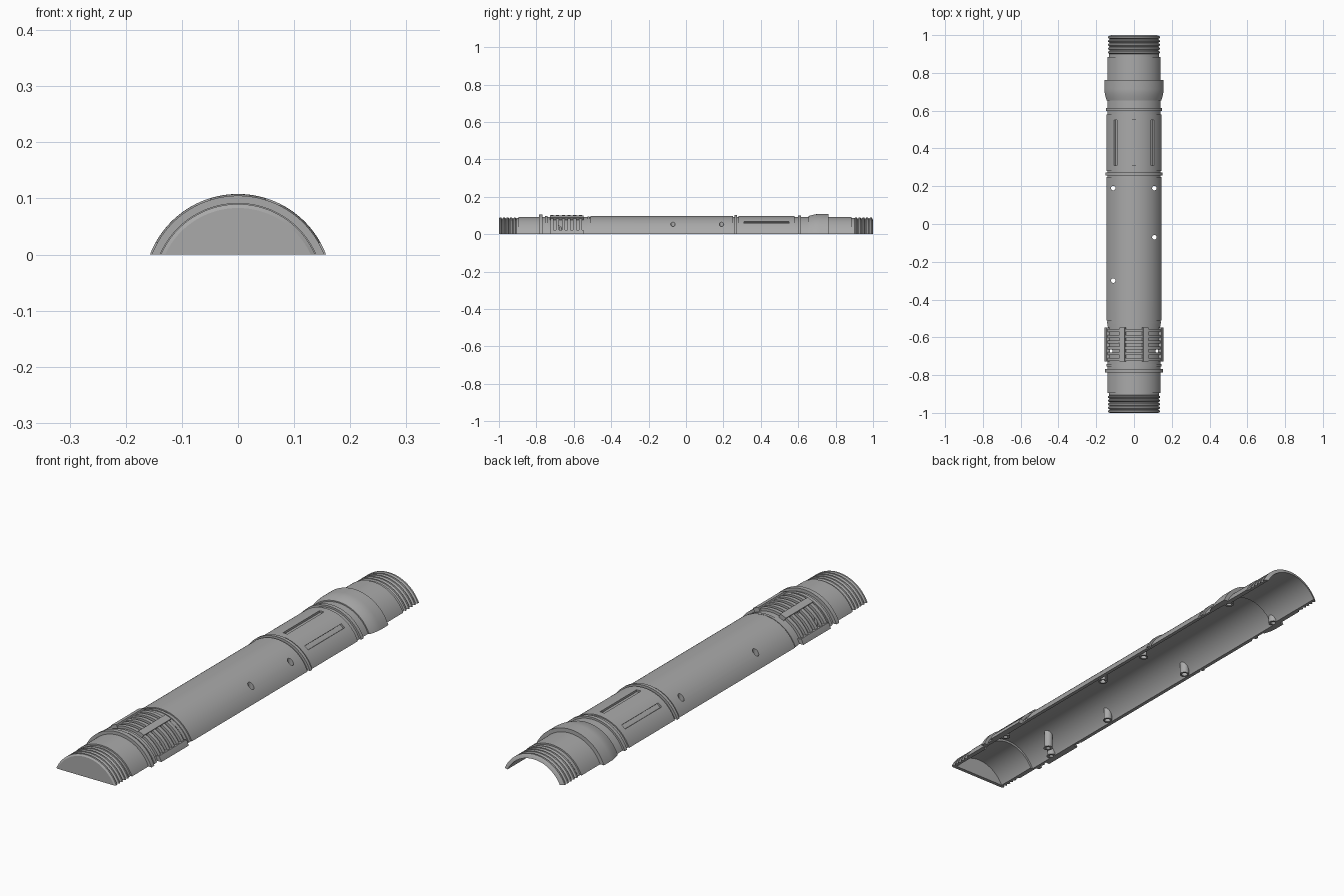
import bpy, bmesh, math
from mathutils import Matrix, Vector

if "Cube" in bpy.data.objects:
    bpy.data.objects.remove(bpy.data.objects["Cube"])

AXIS = -0.06      # height of the tube axis, the shell is cut flat at z = 0
STEPS = 64

grey = bpy.data.materials.new("plain_grey")
grey.use_nodes = True
COLOUR = (0.4, 0.4, 0.4, 1)
grey.diffuse_color = COLOUR
grey.node_tree.nodes["Principled BSDF"].inputs["Base Color"].default_value = COLOUR


def finish(name, bm, smooth=True):
    bmesh.ops.recalc_face_normals(bm, faces=bm.faces)
    mesh = bpy.data.meshes.new(name)
    bm.to_mesh(mesh)
    bm.free()
    mesh.materials.append(grey)
    ob = bpy.data.objects.new(name, mesh)
    bpy.context.collection.objects.link(ob)
    return ob


def activate(ob):
    bpy.ops.object.select_all(action='DESELECT')
    ob.select_set(True)
    bpy.context.view_layer.objects.active = ob


def boolean(ob, tool, operation):
    activate(ob)
    mod = ob.modifiers.new("cut", 'BOOLEAN')
    mod.object, mod.operation, mod.solver = tool, operation, 'EXACT'
    bpy.ops.object.modifier_apply(modifier=mod.name)


def arc(r, y, lo=-1.0, hi=1.0, steps=STEPS):
    """Points of an arc round the axis; lo and hi are fractions of the span above z = 0."""
    span = math.acos(-AXIS / r)
    angles = [(lo + (hi - lo) * i / steps) * span for i in range(steps + 1)]
    return [Vector((r * math.sin(a), y, AXIS + r * math.cos(a))) for a in angles]


def sweep(name, profile, lo=-1.0, hi=1.0, steps=STEPS):
    """Turn a closed (y, radius) profile round the axis."""
    bm = bmesh.new()
    rows = [[bm.verts.new(p) for p in arc(r, y, lo, hi, steps)] for y, r in profile]
    for a, b in zip(rows, rows[1:] + rows[:1]):
        for i in range(steps):
            bm.faces.new((a[i], a[i + 1], b[i + 1], b[i]))
    bm.faces.new([row[0] for row in rows])
    bm.faces.new([row[-1] for row in rows])
    return finish(name, bm)


def segment(name, r, y0, y1):
    """Solid round-topped slab with a flat underside."""
    bm = bmesh.new()
    a, b = ([bm.verts.new(p) for p in arc(r, y)] for y in (y0, y1))
    bm.faces.new(a)
    bm.faces.new(b)
    n = len(a)
    for i in range(n):
        j = (i + 1) % n
        bm.faces.new((a[i], a[j], b[j], b[i]))
    return finish(name, bm)


def posts(name, spots, extra=0.0):
    """Upright cylinders from (x, y, radius, bottom, top)."""
    bm = bmesh.new()
    for x, y, r, z0, z1 in spots:
        bmesh.ops.create_cone(bm, cap_ends=True, segments=20, radius1=r, radius2=r,
                              depth=z1 - z0,
                              matrix=Matrix.Translation((x, y, (z0 + z1) / 2)))
    return finish(name, bm)


# Outer profile, front to back
ROOT, NECK, BODY, RING, GRIP = 0.146, 0.152, 0.157, 0.162, 0.168
outer = []


def band(y0, y1, r0, r1=None):
    outer.extend([(y0, r0), (y1, r1 or r0)])


def thread(y0, y1, count=5):
    pitch = (y1 - y0) / count
    for i in range(count):
        y = y0 + i * pitch
        outer.extend([(y, ROOT - 0.003), (y + pitch * 0.25, NECK - 0.002),
                      (y + pitch * 0.6, NECK - 0.002), (y + pitch * 0.85, ROOT - 0.003)])


thread(-1.0, -0.905)
band(-0.905, -0.895, ROOT)
band(-0.895, -0.787, NECK)
band(-0.787, -0.768, RING + 0.003)
band(-0.768, -0.755, NECK)
band(-0.755, -0.74, BODY)
band(-0.74, -0.725, NECK)
for i in range(6):                                   # grip ribs
    y = -0.725 + i * 0.0305
    band(y, y + 0.0165, RING)
    band(y + 0.0165, y + 0.0305, NECK - 0.001)
band(-0.542, -0.527, NECK)
band(-0.527, -0.515, BODY - 0.002)
band(-0.515, -0.51, NECK)
band(-0.51, 0.25, BODY)
band(0.25, 0.258, NECK)
band(0.258, 0.272, RING)
band(0.272, 0.28, NECK)
band(0.28, 0.58, BODY)
band(0.58, 0.598, NECK)
band(0.598, 0.614, RING - 0.002)
band(0.614, 0.655, NECK)
for i in range(7):                                   # rounded flare
    t = i / 6
    outer.append((0.655 + 0.06 * t, 0.157 + 0.011 * math.sin(t * math.pi / 2)))
outer.append((0.763, GRIP))
band(0.763, 0.885, NECK)
band(0.885, 0.9, ROOT)
thread(0.9, 1.0)

# Bore, back to front, narrower at both ends
BORE, THROAT = 0.143, 0.134
inner = [(1.0, THROAT), (0.73, THROAT), (0.73, BORE), (-0.8, BORE),
         (-0.8, THROAT), (-1.0, THROAT)]
shell = sweep("tube_shell", outer + inner)

# Closed front end
end_cap = segment("front_end_cap", ROOT - 0.003, -1.0, -0.985)

# Recessed slots
for x in (-0.62, 0.0, 0.62):
    w = 0.055
    slot = sweep("slot_cutter", [(0.31, 0.149), (0.55, 0.149), (0.55, 0.2), (0.31, 0.2)],
                 x * 0.92 - w, x * 0.92 + w, 8)
    boolean(shell, slot, 'DIFFERENCE')
    bpy.data.objects.remove(slot)

# Screw bosses inside the shell, most of them drilled through
through = [(-0.11, 0.19), (0.108, 0.19), (0.108, -0.07), (-0.11, -0.3),
           (-0.122, -0.672), (0.122, -0.672), (-0.07, -0.63)]
blind = [(-0.118, 0.745), (0.118, 0.745)]
bosses = posts("screw_bosses", [(x, y, 0.019, 0.0, 0.2) for x, y in through + blind])
envelope = segment("boss_envelope", 0.15, -0.95, 0.95)
boolean(bosses, envelope, 'INTERSECT')
bpy.data.objects.remove(envelope)
drills = posts("drills", [(x, y, 0.012 if y > -0.5 else 0.009, -0.1, 0.3) for x, y in through]
               + [(x, y, 0.01, -0.1, 0.03) for x, y in blind])
boolean(bosses, drills, 'DIFFERENCE')
boolean(shell, drills, 'DIFFERENCE')
bpy.data.objects.remove(drills)

# Grip bars along the ribs, and plates along both lower edges
block = [(-0.727, 0.15), (-0.547, 0.15), (-0.547, GRIP), (-0.727, GRIP)]
bars = [sweep(f"grip_bar_{side}", block, c - 0.07, c + 0.07, 6)
        for side, c in (("right", -0.32), ("left", 0.32))]
plates = [sweep("grip_edge_right", block, -1.0, -0.88, 6),
          sweep("grip_edge_left", block, 0.88, 1.0, 6)]

for ob in [shell, end_cap, bosses] + bars + plates:
    activate(ob)
    bpy.ops.object.shade_smooth_by_angle(angle=math.radians(30))
